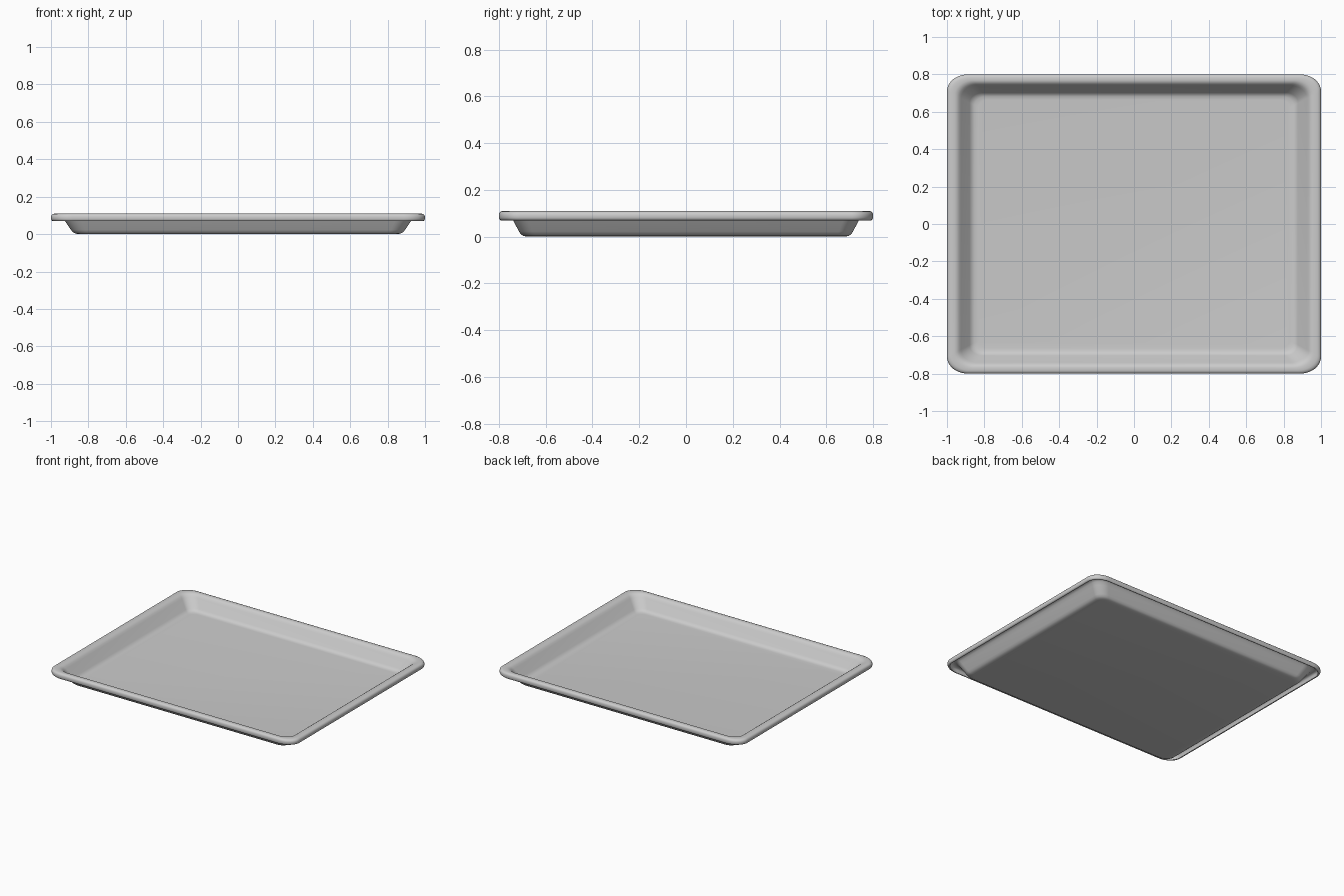
import bpy, bmesh, math

if "Cube" in bpy.data.objects:
    bpy.data.objects.remove(bpy.data.objects["Cube"])

HALF = 0.8        # half size before the sideways stretch
STRETCH = 1.25    # tray is wider in x
SEG = 10          # segments per rounded corner


def rounded_loop(bm, inset, z):
    h = HALF - inset
    r = 0.09 - 0.35 * inset
    verts = []
    for k, (sx, sy) in enumerate([(1, 1), (-1, 1), (-1, -1), (1, -1)]):
        for i in range(SEG + 1):
            a = math.pi / 2 * (k + i / SEG)
            x = sx * (h - r) + r * math.cos(a)
            y = sy * (h - r) + r * math.sin(a)
            verts.append(bm.verts.new((x * STRETCH, y, z)))
    return verts


# Cross-section (inset from outer edge, height): inner floor, wall, rolled rim, outer wall, base
profile = [
    (0.135, 0.010), (0.118, 0.012), (0.106, 0.018), (0.097, 0.029),
    (0.060, 0.088), (0.052, 0.099), (0.043, 0.107), (0.033, 0.110),
    (0.016, 0.110), (0.007, 0.107), (0.002, 0.101), (0.000, 0.093),
    (0.000, 0.082), (0.002, 0.074), (0.006, 0.070), (0.011, 0.071),
    (0.013, 0.077), (0.014, 0.090), (0.019, 0.098), (0.030, 0.100),
    (0.042, 0.097), (0.050, 0.088), (0.060, 0.070),
    (0.086, 0.022), (0.094, 0.010), (0.104, 0.003), (0.120, 0.000),
]

bm = bmesh.new()
loops = [rounded_loop(bm, d, z) for d, z in profile]
for a, b in zip(loops, loops[1:]):
    n = len(a)
    for i in range(n):
        j = (i + 1) % n
        bm.faces.new((a[i], a[j], b[j], b[i]))
# Flat floor and underside
bm.faces.new(loops[0])
bm.faces.new(loops[-1])
bmesh.ops.recalc_face_normals(bm, faces=bm.faces)

mesh = bpy.data.meshes.new("baking_tray")
bm.to_mesh(mesh)
bm.free()
tray = bpy.data.objects.new("baking_tray", mesh)
bpy.context.collection.objects.link(tray)
bpy.context.view_layer.objects.active = tray
tray.select_set(True)
bpy.ops.object.shade_smooth_by_angle(angle=math.radians(50))
